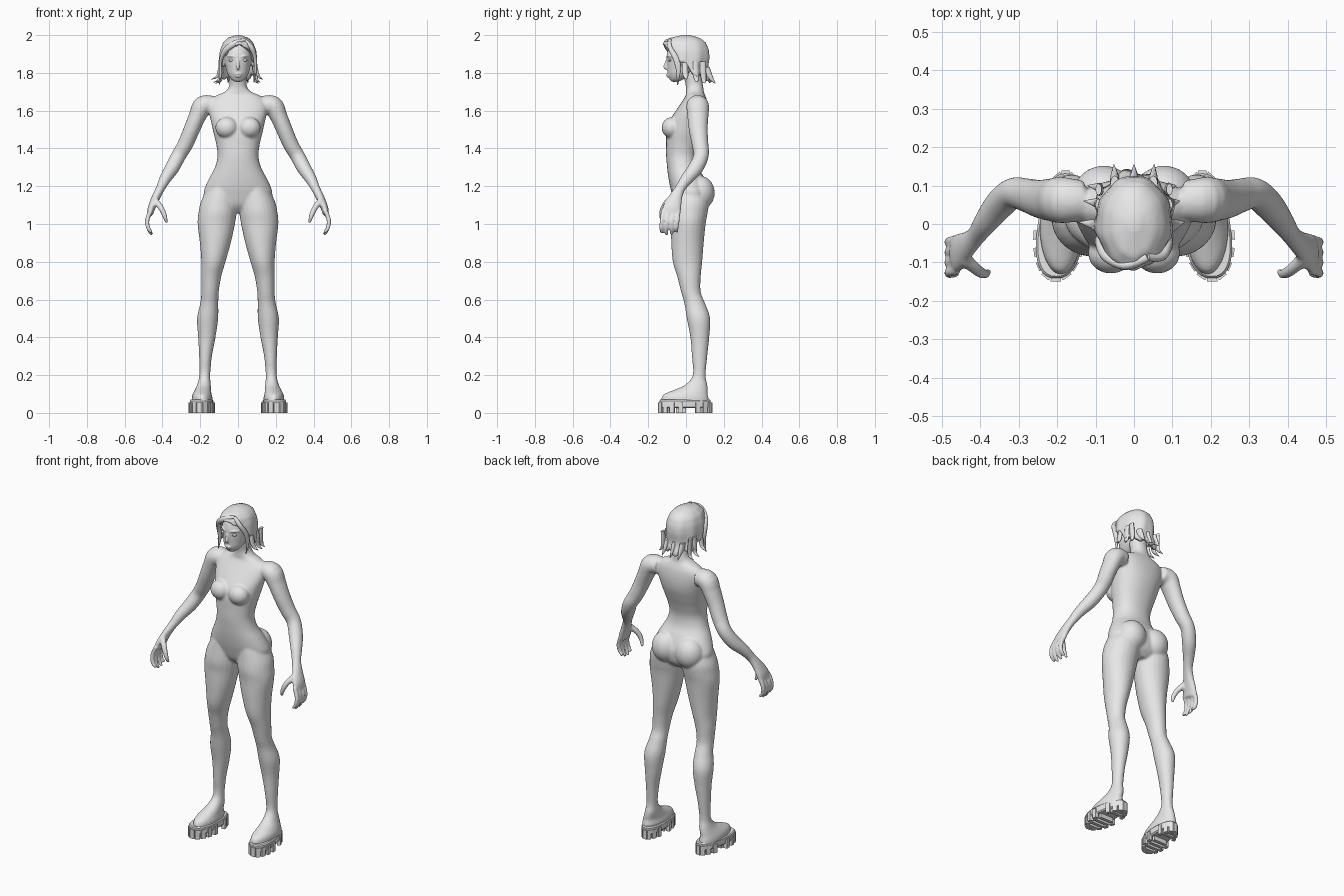
import bpy, bmesh, math
from mathutils import Vector, Matrix

grey = bpy.data.materials.new("plain_grey")
grey.diffuse_color = (0.8, 0.8, 0.8, 1)


def lerp(table, x):
    """Piecewise linear lookup in [(x, value), ...]."""
    for (x0, v0), (x1, v1) in zip(table, table[1:]):
        if x <= x1:
            return v0 + (v1 - v0) * max(0, (x - x0) / (x1 - x0))
    return table[-1][1]


def spline(pts, steps=4):
    """Catmull-Rom through points of any dimension."""
    out = []
    for i in range(len(pts) - 1):
        p = [pts[max(0, min(len(pts) - 1, i + k))] for k in (-1, 0, 1, 2)]
        for s in range(steps):
            t = s / steps
            out.append([0.5 * (2 * b + (c - a) * t + (2 * a - 5 * b + 4 * c - d) * t * t
                        + (3 * b - a - 3 * c + d) * t ** 3) for a, b, c, d in zip(*p)])
    return out + [list(pts[-1])]


def skin(bm, rings, caps=True):
    vs = [[bm.verts.new(co) for co in r] for r in rings]
    n = len(vs[0])
    for a, b in zip(vs, vs[1:]):
        for i in range(n):
            bm.faces.new((a[i], a[(i + 1) % n], b[(i + 1) % n], b[i]))
    bm.faces.new(vs[0])
    if caps:
        bm.faces.new(vs[-1])


def sweep(bm, pts, side=1, flat=False, n=24, p=2.0, steps=4):
    """Oval rings (x, y, z, ra, rb) along a path; flat keeps rings level."""
    path = spline(pts, steps) if steps > 1 else pts
    rings = []
    for i, (x, y, z, ra, rb) in enumerate(path):
        u, v = Vector((1, 0, 0)), Vector((0, 1, 0))
        if not flat:
            a, b = path[max(0, i - 1)], path[min(len(path) - 1, i + 1)]
            t = (Vector(b[:3]) - Vector(a[:3])).normalized()
            u = (v - t * v.dot(t)).normalized()
            v = t.cross(u)
        ring = []
        for k in range(n):
            c, s = math.cos(k * math.tau / n), math.sin(k * math.tau / n)
            c = math.copysign(abs(c) ** (2 / p), c)
            s = math.copysign(abs(s) ** (2 / p), s)
            co = Vector((x, y, z)) + u * max(ra, .001) * c + v * max(rb, .001) * s
            ring.append((co.x * side, co.y, co.z))
        rings.append(ring)
    skin(bm, rings)


def ball(bm, c, r):
    m = Matrix.Translation(c) @ Matrix.Diagonal((*r, 1))
    bmesh.ops.create_uvsphere(bm, u_segments=24, v_segments=14, radius=1, matrix=m)


def box(bm, c, size, turn=0):
    m = Matrix.Translation(c) @ Matrix.Rotation(turn, 4, 'Z') @ Matrix.Diagonal((*size, 1))
    bmesh.ops.create_cube(bm, size=1, matrix=m)


def finish(name, bm, voxel=0, smooth_steps=0, angle=60):
    bmesh.ops.recalc_face_normals(bm, faces=bm.faces)
    me = bpy.data.meshes.new(name)
    bm.to_mesh(me)
    bm.free()
    me.materials.append(grey)
    me.shade_smooth()
    me.set_sharp_from_angle(angle=math.radians(angle))
    ob = bpy.data.objects.new(name, me)
    bpy.context.collection.objects.link(ob)
    if voxel:
        m = ob.modifiers.new("blend", 'REMESH')
        m.mode, m.voxel_size, m.use_smooth_shade = 'VOXEL', voxel, True
        m = ob.modifiers.new("soften", 'SMOOTH')
        m.factor, m.iterations = 0.5, smooth_steps
    return ob


# body: torso, legs, arms and hands blended into one skin
bm = bmesh.new()
torso = [(1.06, .03, .06, .05), (1.10, .03, .165, .085), (1.16, .025, .182, .10),
         (1.20, .015, .172, .10), (1.25, .0, .148, .094), (1.30, -.016, .122, .084),
         (1.36, -.022, .108, .083), (1.42, -.015, .115, .09), (1.48, -.004, .129, .10),
         (1.54, .012, .142, .102), (1.60, .032, .155, .086), (1.65, .046, .15, .066),
         (1.68, .05, .115, .052), (1.70, .047, .07, .047), (1.73, .045, .047, .046),
         (1.78, .035, .045, .046), (1.83, .03, .045, .046)]
sweep(bm, [(0, y, z, a, b) for z, y, a, b in torso], flat=True, n=40, p=2.2)
leg = [(.19, -.005, .05, .055, .128), (.19, -.005, .08, .055, .125), (.19, 0, .10, .05, .115),
       (.185, .03, .125, .042, .085), (.18, .055, .15, .036, .058), (.176, .07, .20, .029, .034),
       (.172, .072, .30, .034, .041), (.165, .073, .40, .046, .05), (.161, .066, .50, .056, .062),
       (.152, .046, .58, .048, .055), (.148, .026, .64, .046, .052), (.142, .016, .72, .053, .062),
       (.13, .008, .80, .064, .078), (.12, .008, .90, .082, .086), (.115, .012, 1.0, .099, .092),
       (.108, .015, 1.06, .101, .10), (.10, .02, 1.12, .096, .10), (.085, .015, 1.2, .07, .085)]
arm = [(.13, .06, 1.63, .052, .048), (.185, .062, 1.625, .06, .054), (.215, .063, 1.57, .056, .046),
       (.245, .065, 1.50, .05, .043), (.28, .075, 1.42, .044, .041), (.315, .08, 1.36, .04, .039),
       (.35, .05, 1.295, .04, .038), (.385, .005, 1.24, .033, .031), (.41, -.03, 1.19, .027, .024),
       (.435, -.055, 1.14, .036, .022), (.458, -.074, 1.085, .05, .02), (.465, -.083, 1.05, .045, .015)]
thumb = [(.44, -.09, 1.125, .018, .018), (.407, -.12, 1.085, .016, .016),
         (.387, -.13, 1.04, .013, .013), (.378, -.122, 1.005, .008, .008)]
for s in (1, -1):
    sweep(bm, leg, s, flat=True)
    sweep(bm, arm, s)
    sweep(bm, thumb, s, n=12)
    for i in range(4):
        y, d = -.121 + i * .027, (.012, 0, .003, .016)[i]
        sweep(bm, [(.460, y, 1.075, .013, .013), (.480, y - .005, 1.025, .0125, .0125),
                   (.476, y - .010, .980, .0115, .0115), (.455, y - .008, .940 + d, .008, .008)], s, n=12)
    ball(bm, (s * .06, -.076, 1.51), (.06, .053, .056))      # bust
    ball(bm, (s * .078, .074, 1.165), (.082, .078, .09))     # seat of the body
finish("body", bm, .006, 8)

# head with nose, lips, brows and ears
bm = bmesh.new()
skull = [(1.753, -.06, .015, .015), (1.765, -.05, .035, .036), (1.79, -.035, .053, .061),
         (1.82, -.02, .063, .079), (1.86, -.01, .071, .092), (1.90, -.005, .075, .096),
         (1.95, 0, .065, .08), (1.98, 0, .03, .04)]
sweep(bm, [(0, y, z, a, b) for z, y, a, b in skull], flat=True, n=32)
sweep(bm, [(0, -.094, 1.885, .006, .006), (0, -.104, 1.855, .007, .008), (0, -.109, 1.833, .009, .011),
           (0, -.101, 1.818, .006, .012)], flat=True, n=12)
ball(bm, (0, -.096, 1.792), (.019, .009, .005))
ball(bm, (0, -.094, 1.782), (.016, .010, .006))
for s in (1, -1):
    sweep(bm, [(.012, -.098, 1.882, .005, .004), (.035, -.092, 1.890, .007, .005),
               (.058, -.070, 1.888, .004, .004)], s, n=10)
    ball(bm, (s * .078, .004, 1.862), (.013, .02, .03))
finish("head", bm, .004, 3)

# eyes
bm = bmesh.new()
for s in (1, -1):
    ball(bm, (s * .033, -.085, 1.867), (.016, .0105, .0075))
finish("eyes", bm)

# hair cap with a ragged hem, open over the face
bm = bmesh.new()
hem = [(0, 1.95), (35, 1.938), (55, 1.90), (75, 1.865), (95, 1.83), (115, 1.79), (180, 1.765)]
width = [(1.75, .122), (1.78, .114), (1.82, .103), (1.88, .10), (1.92, .095), (1.96, .08), (1.985, .055), (2, .015)]
front = [(1.75, .10), (1.88, .112), (1.92, .12), (1.96, .118), (1.985, .085), (2, .02)]
back = [(1.75, .148), (1.78, .132), (1.82, .118), (1.88, .126), (1.92, .122), (1.96, .105), (1.985, .075), (2, .02)]
rings = []
for j in range(17):
    t = j / 16
    ring = []
    for k in range(72):
        a = k * math.tau / 72
        deg = math.degrees(min(a, math.tau - a))
        low = lerp(hem, deg) + .012 * math.sin(9 * a) * min(1, deg / 60)
        z = 2.0 - (2.0 - low) * t ** 1.5
        part = 1 - .06 * math.exp(-((a - .35) / .12) ** 2) * (1 - t)
        r = part * (1 + .025 * math.sin(9 * a + 2 * t) * t)
        depth = lerp(front, z) if math.cos(a) > 0 else lerp(back, z)
        ring.append((math.sin(a) * lerp(width, z) * r, -math.cos(a) * depth * r, z))
    rings.append(ring)
skin(bm, rings, caps=False)
cap = finish("hair_cap", bm)
m = cap.modifiers.new("thickness", 'SOLIDIFY')
m.thickness, m.offset = .022, -1

# loose hair locks: swept fringe, side locks and flicked tips
bm = bmesh.new()
sweep(bm, [(.035, -.085, 1.975, .012, .008), (-.02, -.108, 1.955, .012, .016), (-.07, -.085, 1.915, .014, .014),
           (-.092, -.05, 1.86, .016, .009), (-.092, -.04, 1.80, .013, .008), (-.10, -.045, 1.735, .002, .002)], n=12)
sweep(bm, [(.035, -.085, 1.975, .010, .008), (.07, -.085, 1.935, .012, .014), (.09, -.055, 1.88, .016, .010),
           (.092, -.04, 1.82, .014, .008), (.085, -.045, 1.75, .002, .002)], n=12)
for s, reach in ((-1, .143), (1, .132)):
    for y, drop in ((-.005, 0), (.05, -.015), (.09, -.02)):
        out = reach - .25 * max(0, y)
        sweep(bm, [(.092, y, 1.86, .015, .008), (.098 - y * .1, y, 1.81, .017, .010),
                   (.110 - y * .2, y + .005, 1.78 + drop, .012, .007), (out, y + .01, 1.765 + drop, .001, .001)], s, n=10)
for x in (-.05, 0, .05):
    sweep(bm, [(x, .10, 1.83, .012, .025), (x, .115, 1.79, .012, .024), (x * 1.05, .153, 1.745, .001, .003)],
          flat=True, n=12)
finish("hair_locks", bm)

# thick soles with lugs round the rim and tread bars below
for s, name in ((1, "left_sole"), (-1, "right_sole")):
    bm = bmesh.new()
    sweep(bm, [(.19, -.005, z, .060 + d, .136 + d) for z, d in ((.025, -.006), (.032, 0), (.064, 0), (.070, -.005))],
          flat=True, n=36, p=2.4, steps=1)
    for i in range(18):
        a = (i + .5) * math.tau / 18
        x, y = .19 + .058 * math.cos(a), -.005 + .134 * math.sin(a)
        if not .015 < y < .055:
            box(bm, (x, y, .027), (.020, .024, .054), math.atan2(math.sin(a) / .134, math.cos(a) / .058))
    for y in (-.115, -.08, -.045, -.01, .075, .105):
        box(bm, (.19, y, .018), (.085 if abs(y) < .1 else .06, .018, .036))
    # wider toe, narrower heel, slight turn-out
    for v in bm.verts:
        v.co.x = s * (.19 + (v.co.x - .19) * (1 - .8 * v.co.y) - .09 * v.co.y)
    finish(name, bm, angle=35)
